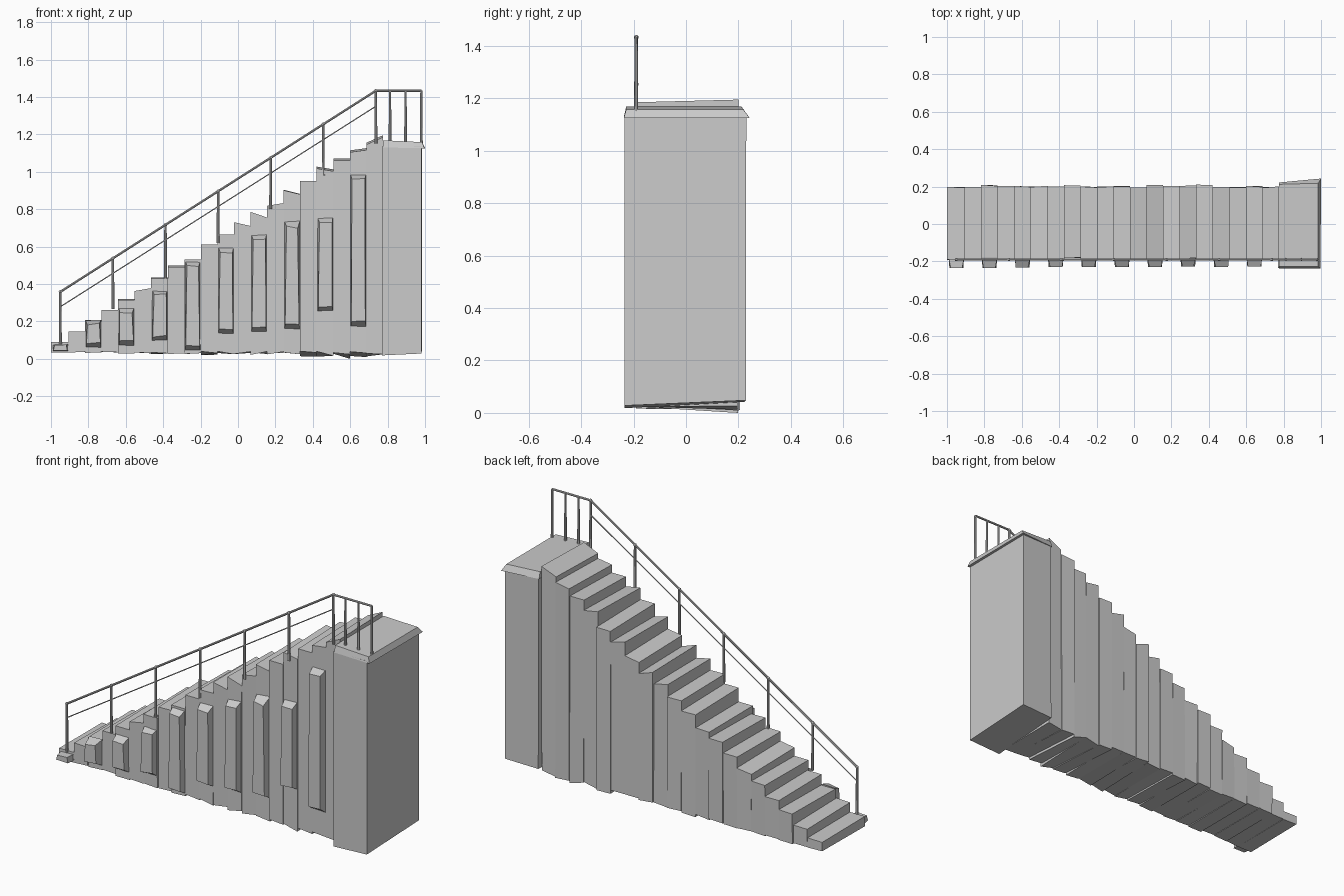
import bpy, bmesh, random
from mathutils import Vector

if "Cube" in bpy.data.objects:
    bpy.data.objects.remove(bpy.data.objects["Cube"])

random.seed(4)
N, X0, X1 = 20, -0.995, 0.775
W = (X1 - X0) / N


def hexa(name, bottom, top):
    """Solid from four bottom and four top corners, both counter-clockwise."""
    bm = bmesh.new()
    b = [bm.verts.new(p) for p in bottom]
    t = [bm.verts.new(p) for p in top]
    bm.faces.new(b[::-1])
    bm.faces.new(t)
    for i in range(4):
        j = (i + 1) % 4
        bm.faces.new((b[i], b[j], t[j], t[i]))
    bmesh.ops.recalc_face_normals(bm, faces=bm.faces)
    me = bpy.data.meshes.new(name)
    bm.to_mesh(me)
    bm.free()
    ob = bpy.data.objects.new(name, me)
    bpy.context.collection.objects.link(ob)
    return ob


def rod(name, a, b, r, r2=None, sides=8):
    a, b = Vector(a), Vector(b)
    d = b - a
    bpy.ops.mesh.primitive_cone_add(vertices=sides, radius1=r, radius2=r2 or r,
                                    depth=d.length, location=(a + b) / 2)
    ob = bpy.context.object
    ob.rotation_euler = d.to_track_quat('Z', 'Y').to_euler()
    ob.name = name


def j(s):
    return random.uniform(-s, s)


# Rough stone columns, one per step, each with slightly skewed corners
tops = [.09, .145, .2, .26, .315, .37, .43, .49, .53, .61,
        .665, .72, .77, .825, .89, .95, 1.01, 1.06, 1.11, 1.165]
slope = {5: .015, 12: -.03, 14: -.022, 16: -.015, 13: .015, 19: .04, 11: -.02, 18: .012}
for i, h in enumerate(tops):
    x0, x1 = X0 + i * W, X0 + (i + 1) * W
    if i == 0:
        x0 = -1.0
    s = .003 + .012 * i / N
    zb = .035 - .008 * i / N
    yf, yb = -.188 + j(.006), .202 + j(.006)
    dz = slope.get(i, 0) / 2
    back = j(.008) if i < 16 else .01
    bottom = [(x0, yf, zb + j(s)), (x1, yf, zb + j(s)),
              (x1, yb, zb - .01 * i / N + j(s)), (x0, yb, zb - .01 * i / N + j(s))]
    if i == 17:
        bottom[2] = (x1, yb, 0)
    top = [(x0, yf + j(.004), h - dz), (x1, yf + j(.004), h + dz),
           (x1, yb + j(.004), h + dz + back), (x0, yb + j(.004), h - dz + back)]
    hexa(f"step_{i + 1}", bottom, top)

# Chamfered facing stones on every second column: bottom z, top z
spans = [(.04, .075), (.06, .205), (.065, .275), (.09, .37), (.04, .525),
         (.13, .60), (.14, .665), (.16, .735), (.25, .755), (.17, .985)]
for k, (z0, z1) in enumerate(spans):
    x0 = X0 + 2 * k * W + .004
    x1 = x0 + W - .006
    c = min(.028, (z1 - z0) * .15)
    m = .004
    yo = -.232 + j(.004)
    inner = [(x0, -.18, z0), (x1, -.18, z0 + j(m)), (x1, -.18, z1 + j(m)), (x0, -.18, z1)]
    outer = [(x0 + m, yo, z0 + c + j(m)), (x1 - m, yo, z0 + c + j(.01)),
             (x1 - m - abs(j(.008)), yo, z1 - c + j(.01)), (x0 + m + abs(j(.008)), yo, z1 - c + j(m))]
    hexa(f"facing_stone_{k + 1}", inner, outer)

# Landing pier
hexa("landing_pier",
     [(.77, -.235, .018), (.98, -.235, .028), (.985, .228, .048), (.78, .222, .042)],
     [(.77, -.235, 1.135), (.98, -.235, 1.135), (.985, .23, 1.135), (.78, .22, 1.135)])
# Flared landing cap with overhang at the outer end
hexa("landing_cap",
     [(.775, -.237, 1.13), (.997, -.237, 1.125), (1.0, .243, 1.125), (.775, .222, 1.13)],
     [(.775, -.228, 1.168), (.985, -.228, 1.158), (.985, .218, 1.158), (.775, .212, 1.168)])

# Railing
Y = -.19
A, B, C = (-.95, Y, .358), (.737, Y, 1.433), (.98, Y, 1.433)
rod("handrail_slope", A, B, .006)
rod("handrail_landing", B, C, .006)
rod("lower_rail", (-.95, Y, .278), (.737, Y, 1.35), .003, sides=6)
bases = [.08, .265, .43, .62, .80, .98, 1.15]
for k, z in enumerate(bases):
    t = k / 6
    x, zt = A[0] + t * (B[0] - A[0]), A[2] + t * (B[2] - A[2])
    rod(f"rail_post_{k + 1}", (x, Y, z), (x, Y, zt), .008, .0065)
    bpy.ops.mesh.primitive_uv_sphere_add(segments=8, ring_count=6, radius=.009, location=(x, Y, zt))
    bpy.context.object.name = f"post_knob_{k + 1}"
for k, x in enumerate((.813, .896, .98)):
    rod(f"landing_post_{k + 1}", (x, Y, 1.14), (x, Y, 1.433), .008, .0055)
